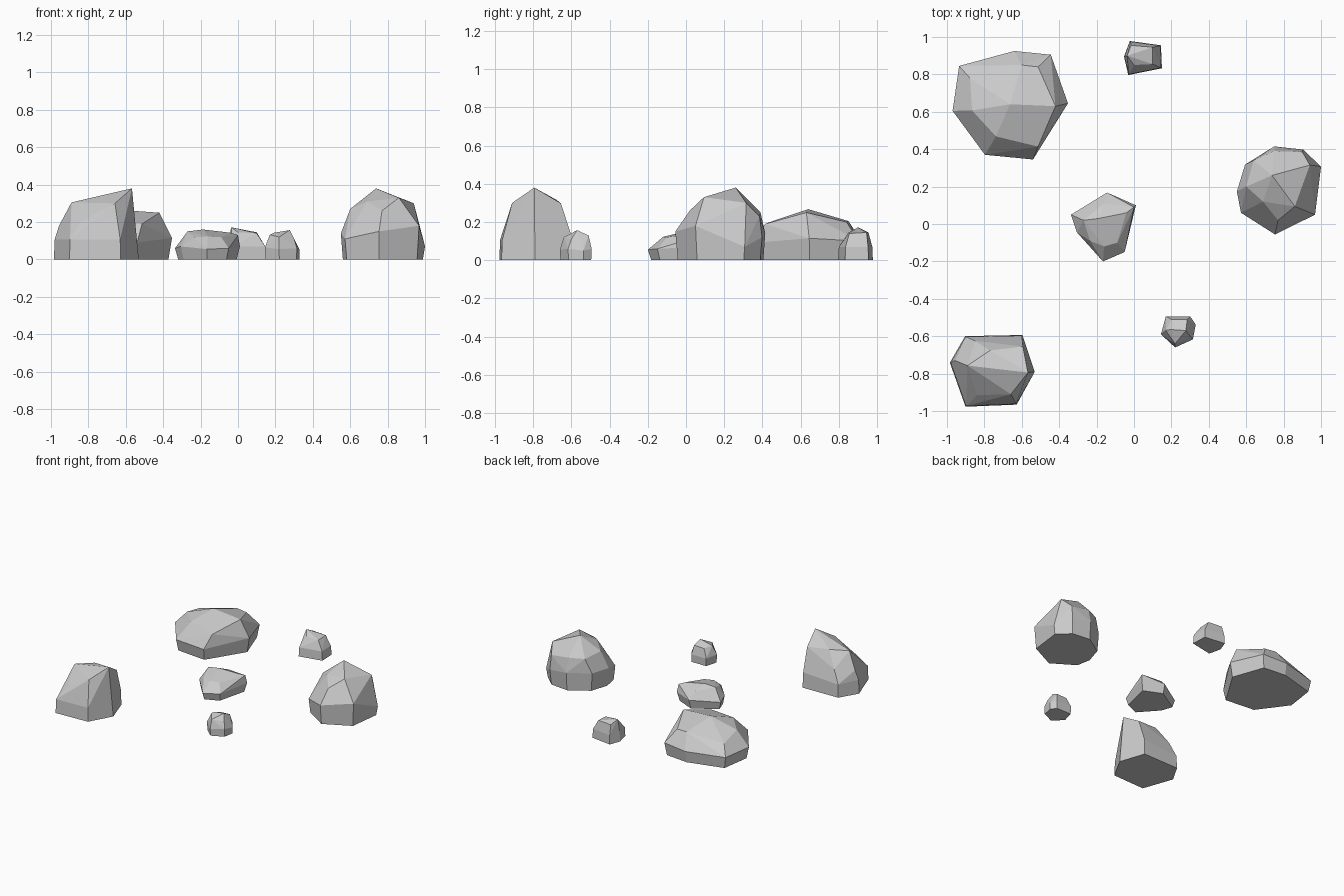
import bpy, bmesh


def rock(name, ring, crown, foot):
    """Faceted rock: hull of a girdle ring, its scaled footprint on the ground and crown points."""
    cx = sum(p[0] for p in ring) / len(ring)
    cy = sum(p[1] for p in ring) / len(ring)
    base = [(cx + (x - cx) * foot, cy + (y - cy) * foot, 0) for x, y, z in ring]
    bm = bmesh.new()
    for p in ring + crown + base:
        bm.verts.new(p)
    res = bmesh.ops.convex_hull(bm, input=bm.verts[:])
    loose = [v for v in bm.verts if not v.link_faces]
    bmesh.ops.delete(bm, geom=loose, context='VERTS')
    # merge nearly coplanar triangles into broad facets
    bmesh.ops.dissolve_limit(bm, angle_limit=0.1, verts=bm.verts[:], edges=bm.edges[:])
    bmesh.ops.recalc_face_normals(bm, faces=bm.faces[:])
    mesh = bpy.data.meshes.new(name)
    bm.to_mesh(mesh)
    bm.free()
    bpy.context.collection.objects.link(bpy.data.objects.new(name, mesh))


# broad low boulder, back left
rock("broad_boulder",
     [(-.935, .845, .09), (-.64, .925, .09), (-.445, .905, .10), (-.353, .645, .115),
      (-.54, .345, .09), (-.797, .37, .09), (-.97, .605, .09)],
     [(-.663, .64, .267), (-.42, .63, .25), (-.513, .414, .19), (-.738, .468, .21),
      (-.866, .607, .20), (-.877, .78, .16), (-.60, .85, .205), (-.513, .84, .20)], .94)

# leaning peaked boulder, front left
rock("peaked_boulder",
     [(-.98, -.742, .107), (-.898, -.973, .107), (-.63, -.962, .107), (-.535, -.79, .10),
      (-.60, -.597, .12), (-.90, -.603, .10)],
     [(-.567, -.794, .38), (-.658, -.91, .30), (-.84, -.915, .20), (-.957, -.73, .18),
      (-.89, -.757, .305), (-.77, -.676, .315), (-.594, -.655, .298), (-.85, -.625, .20)], 1.02)

# tall rounded boulder, right
rock("round_boulder",
     [(.75, .415, .14), (.904, .398, .12), (1.0, .307, .07), (.968, .05, .18),
      (.754, -.056, .15), (.572, .06, .11), (.55, .174, .14), (.594, .318, .14)],
     [(.738, .26, .38), (.86, .094, .33), (.94, .315, .30), (.69, .12, .31), (.60, .20, .27),
      (.64, .34, .25), (.75, .39, .25), (.90, .385, .23), (.77, .02, .26)], .95)

# flat stone in the middle
rock("flat_stone",
     [(-.337, .05, .06), (-.144, .168, .07), (.01, .10, .07), (-.05, -.15, .06),
      (-.166, -.20, .055), (-.305, -.045, .07)],
     [(-.27, .02, .15), (-.187, .03, .16), (-.235, -.09, .118), (-.16, -.12, .122),
      (-.09, -.10, .12), (-.04, .06, .143), (0, .09, .13), (-.16, .11, .125)], .9)

# small stone, back
rock("back_pebble",
     [(-.02, .975, .07), (.14, .953, .07), (.145, .835, .07), (-.028, .80, .07), (-.05, .895, .08)],
     [(-.037, .90, .172), (.10, .855, .14), (.10, .945, .145), (0, .85, .145), (-.015, .955, .145)], 1.04)

# small stone, front
rock("front_pebble",
     [(.17, -.494, .06), (.30, -.494, .06), (.33, -.537, .05), (.315, -.617, .06),
      (.22, -.66, .055), (.144, -.59, .064)],
     [(.277, -.57, .157), (.193, -.564, .143), (.20, -.51, .125), (.285, -.51, .13),
      (.22, -.64, .12), (.30, -.60, .11), (.17, -.57, .132)], .97)
